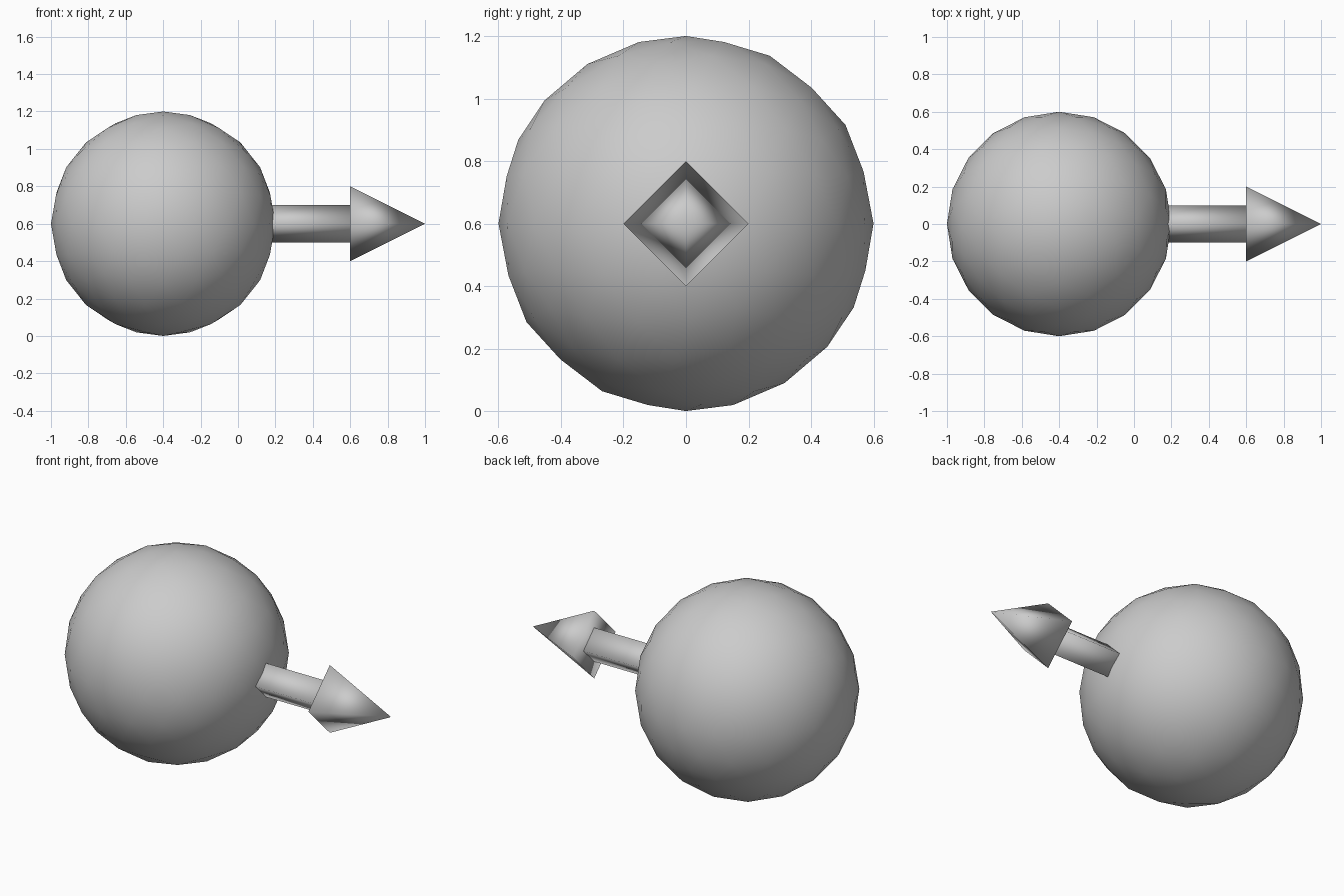
import bpy
from math import radians

if "Cube" in bpy.data.objects:
    bpy.data.objects.remove(bpy.data.objects["Cube"])


def finish(name):
    """Name the active primitive and shade it smooth."""
    obj = bpy.context.object
    obj.name = name
    bpy.ops.object.shade_smooth()
    return obj


def rod_along_x(name, x0, x1, r0, r1):
    """Four-sided tapered rod lying along x at ball centre height."""
    bpy.ops.mesh.primitive_cone_add(
        vertices=4, radius1=r0, radius2=r1, depth=x1 - x0,
        location=((x0 + x1) / 2, 0, 0.6), rotation=(0, radians(90), 0))
    return finish(name)


# Ball
bpy.ops.mesh.primitive_ico_sphere_add(
    subdivisions=3, radius=0.6, location=(-0.4, 0, 0.6),
    rotation=(0, 0, radians(-90)))
finish("ball")

# Arrow pointing out of the ball
rod_along_x("arrow_shaft", 0.0, 0.6, 0.1, 0.1)
rod_along_x("arrow_head", 0.6, 1.0, 0.2, 0.0)
